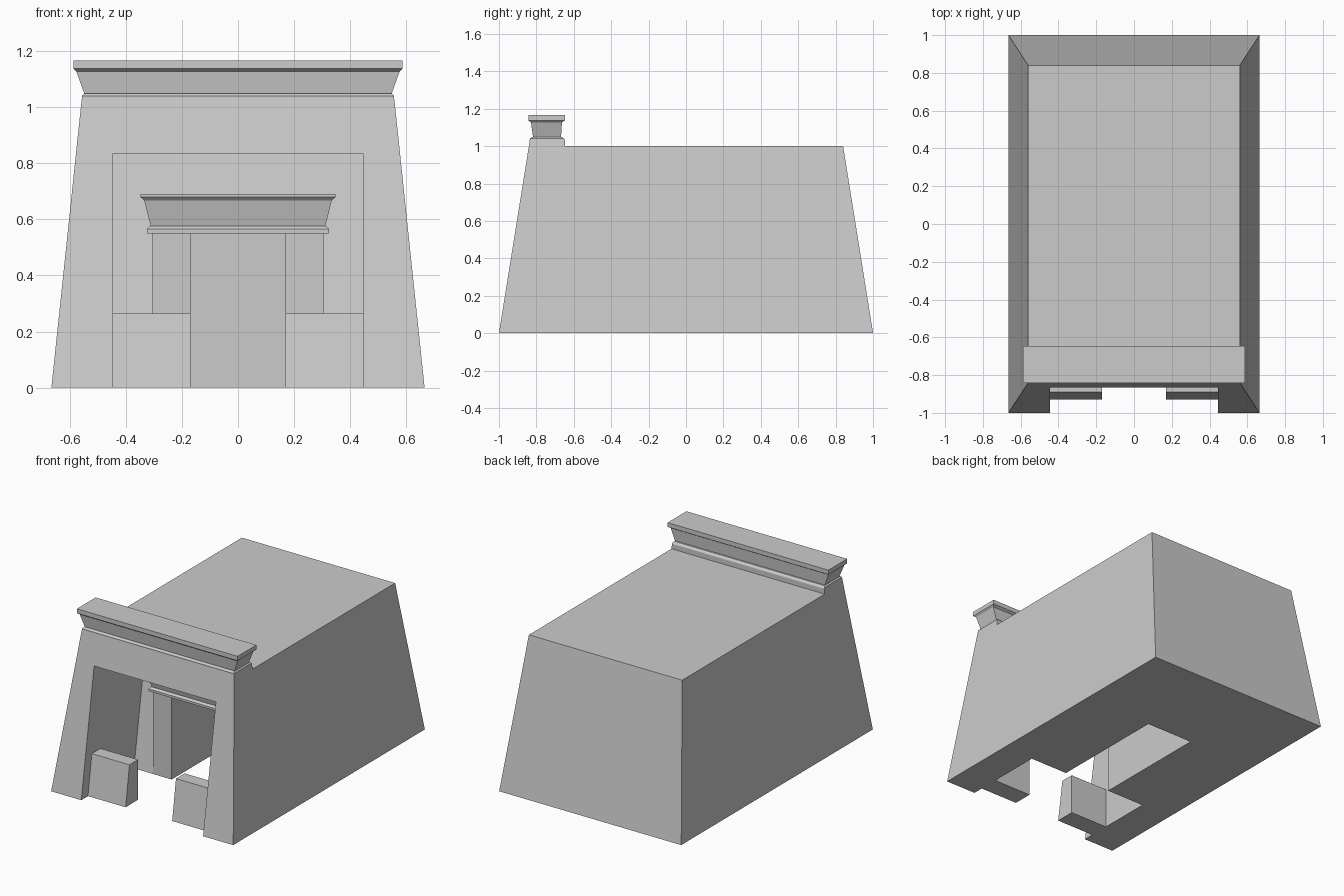
import bpy, bmesh

if "Cube" in bpy.data.objects:
    bpy.data.objects.remove(bpy.data.objects["Cube"])


def loft(name, sections, mirror=False):
    """Stack of rectangles (x0, x1, y0, y1, z), bottom to top, capped."""
    bm = bmesh.new()
    for side in ((1, -1) if mirror else (1,)):
        rings = [[bm.verts.new((side * x, y, z)) for x, y in
                  ((x0, y0), (x1, y0), (x1, y1), (x0, y1))]
                 for x0, x1, y0, y1, z in sections]
        bm.faces.new(rings[0])
        bm.faces.new(rings[-1])
        for a, b in zip(rings, rings[1:]):
            for i in range(4):
                j = (i + 1) % 4
                bm.faces.new((a[i], a[j], b[j], b[i]))
    bmesh.ops.recalc_face_normals(bm, faces=bm.faces)
    me = bpy.data.meshes.new(name)
    bm.to_mesh(me)
    bm.free()
    ob = bpy.data.objects.new(name, me)
    bpy.context.collection.objects.link(ob)
    return ob


def centred(name, sections):
    """Loft symmetric in x from (half width, y0, y1, z)."""
    return loft(name, [(-w, w, y0, y1, z) for w, y0, y1, z in sections])


def cut(target, cutter):
    cutter.hide_render = True
    mod = target.modifiers.new("cut", 'BOOLEAN')
    mod.operation = 'DIFFERENCE'
    mod.solver = 'EXACT'
    mod.object = cutter
    bpy.context.view_layer.objects.active = target
    bpy.ops.object.modifier_apply(modifier=mod.name)
    bpy.data.objects.remove(cutter)


SLOPE = 0.16      # batter of the front walls
WALL_Y = -0.45    # foot of the inner facade
PORCH_X, PORCH_Z = 0.445, 0.835
DOOR_X, DOOR_Z = 0.17, 0.55


def wall(z):
    return WALL_Y + SLOPE * z


# Battered main block with porch and doorway cut out
body = centred("temple_body", [(0.665, -1, 1, 0), (0.56, -0.84, 0.84, 1.0)])
cut(body, centred("porch_cutter", [(PORCH_X, -1.3, wall(-0.1), -0.1),
                                   (PORCH_X, -1.3, wall(PORCH_Z), PORCH_Z)]))
cut(body, centred("door_cutter", [(DOOR_X, -0.6, 0.34, -0.1),
                                  (DOOR_X, -0.6, 0.34, DOOR_Z)]))

# Parapet, roll moulding, flared neck and top slab over the front
centred("front_cornice", [
    (0.560, -0.840, -0.648, 1.000),
    (0.556, -0.835, -0.648, 1.034),
    (0.556, -0.835, -0.652, 1.040),
    (0.548, -0.826, -0.660, 1.048),
    (0.548, -0.818, -0.668, 1.049),
    (0.576, -0.829, -0.663, 1.127),
    (0.587, -0.843, -0.647, 1.137),
    (0.587, -0.843, -0.647, 1.166)])

# Low screen walls either side of the entrance
loft("screen_walls", [(DOOR_X, PORCH_X, -0.93, -0.80, 0),
                      (DOOR_X, PORCH_X, -0.89, -0.80, 0.265)], mirror=True)

# Upright door jambs against the leaning inner facade
loft("door_jambs", [(DOOR_X, 0.305, WALL_Y, WALL_Y + 0.002, 0),
                    (DOOR_X, 0.305, WALL_Y, wall(DOOR_Z), DOOR_Z)], mirror=True)

# Cornice over the inner door
centred("door_cornice", [
    (0.325, -0.470, wall(0.55), 0.550),
    (0.325, -0.470, wall(0.565), 0.565),
    (0.315, -0.460, wall(0.575), 0.575),
    (0.311, -0.455, wall(0.576), 0.576),
    (0.334, -0.478, wall(0.667), 0.667),
    (0.347, -0.490, wall(0.679), 0.679),
    (0.347, -0.490, wall(0.690), 0.690)])
